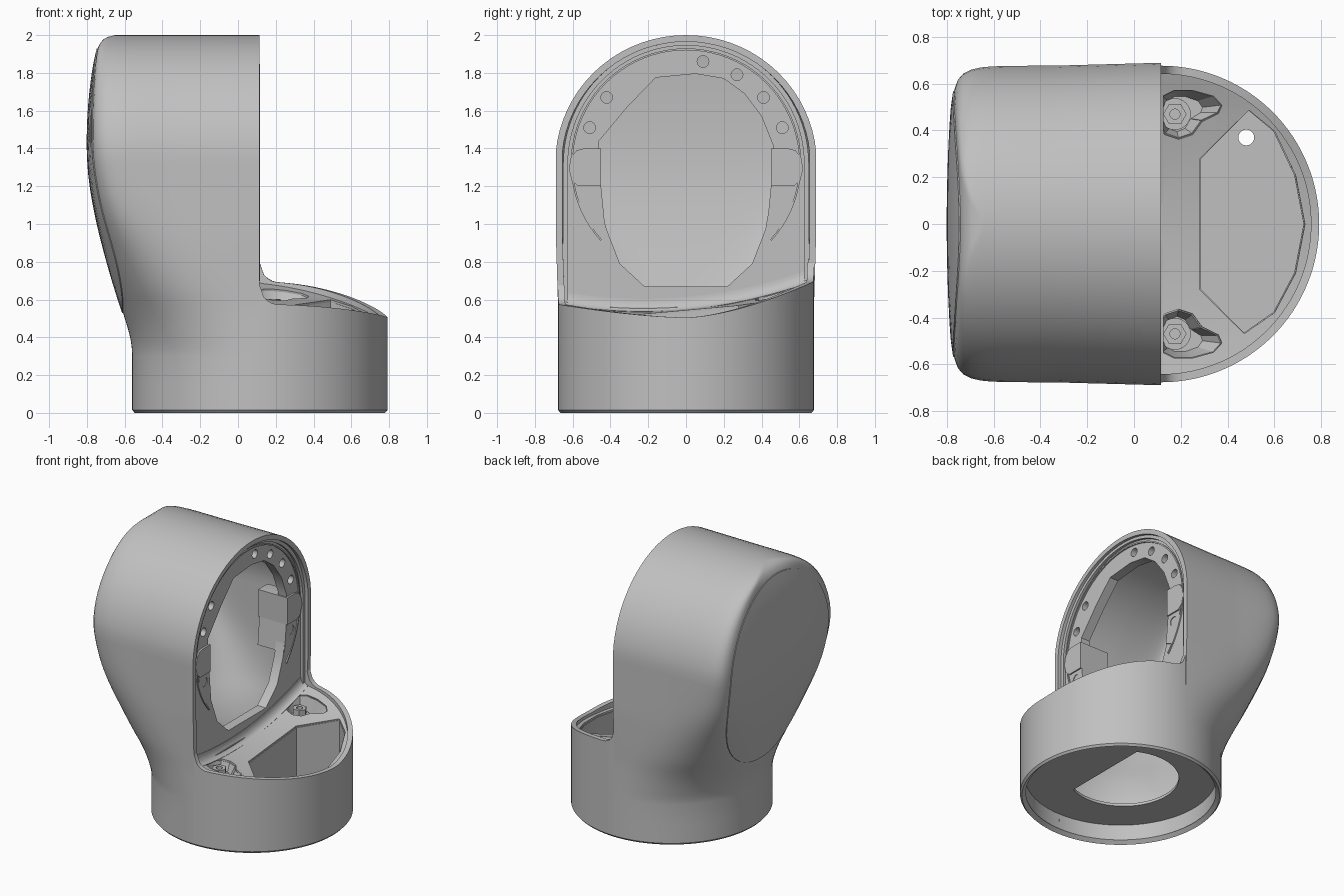
import bpy, bmesh, math
from mathutils import Vector

if "Cube" in bpy.data.objects:
    bpy.data.objects.remove(bpy.data.objects["Cube"])

X0, R, ZC = 0.115, 0.677, 1.32      # base axis, radius, height of the horizontal axis

GREY = bpy.data.materials.new("housing grey")
GREY.diffuse_color = (.53, .53, .53, 1)
GREY.use_nodes = True
GREY.node_tree.nodes["Principled BSDF"].inputs["Base Color"].default_value = GREY.diffuse_color


def curve(table, z):
    """Smooth interpolation through a table of (height, value)."""
    n = len(table)
    i = max(k for k in range(n - 1) if k == 0 or table[k][0] <= z)

    def slope(k):
        a, b = table[max(0, k - 1)], table[min(n - 1, k + 1)]
        return (b[1] - a[1]) / (b[0] - a[0])
    (a, u), (b, v) = table[i], table[i + 1]
    h = b - a
    t = min(1, max(0, (z - a) / h))
    return (u * (1 + 2 * t) * (1 - t) ** 2 + v * t * t * (3 - 2 * t)
            + h * t * (1 - t) * (slope(i) * (1 - t) - slope(i + 1) * t))


BACK = [(0, -.56), (.15, -.56), (.3, -.56), (.38, -.567), (.46, -.587), (.55, -.615),
        (.8, -.68), (1.05, -.735), (1.25, -.765), (1.45, -.775), (1.7, -.768),
        (1.92, -.745), (1.97, -.72), (1.99, -.69), (2, -.65)]
SQUARE = [(0, 2), (.2, 2), (.35, 2.05), (.6, 2.7), (.9, 5), (1.2, 10), (1.4, 14),
          (1.6, 15), (2, 15)]


def section(z):
    """Depth, half width and squareness of the body at height z."""
    w = R if z < ZC else math.sqrt(max(0, (2 - ZC) ** 2 - (z - ZC) ** 2))
    return X0 - curve(BACK, z), min(w, R), curve(SQUARE, z)


def finish(name, bm, thick=0, offset=0):
    me = bpy.data.meshes.new(name)
    bm.to_mesh(me)
    bm.free()
    ob = bpy.data.objects.new(name, me)
    bpy.context.collection.objects.link(ob)
    me.materials.append(GREY)
    bpy.ops.object.select_all(action='DESELECT')
    ob.select_set(True)
    bpy.context.view_layer.objects.active = ob
    if thick:
        mod = ob.modifiers.new("thickness", 'SOLIDIFY')
        mod.thickness, mod.offset = thick, offset
        bpy.ops.object.modifier_apply(modifier=mod.name)
    bpy.ops.object.shade_smooth_by_angle(angle=math.radians(30))


def add_grid(bm, rows):
    vs = [[bm.verts.new(p) for p in row] for row in rows]
    for a, b in zip(vs, vs[1:]):
        for i in range(len(a) - 1):
            bm.faces.new((a[i], a[i + 1], b[i + 1], b[i]))


def plate(name, loops, thick, place):
    """Plate: first loop is the outline, the others are holes."""
    bm = bmesh.new()
    edges = []
    for loop in loops:
        vs = [bm.verts.new((u, v, 0)) for u, v in loop]
        edges += [bm.edges.new((vs[i - 1], vs[i])) for i in range(len(vs))]
    bmesh.ops.triangle_fill(bm, use_beauty=True, use_dissolve=False, edges=edges,
                            normal=(0, 0, 1))
    for v in bm.verts:
        v.co = place(v.co.x, v.co.y)
    bmesh.ops.recalc_face_normals(bm, faces=bm.faces[:])
    finish(name, bm, thick)


def arc(u, v, r, a0, a1, n):
    return [(u + r * math.cos(math.radians(a0 + (a1 - a0) * i / n)),
             v + r * math.sin(math.radians(a0 + (a1 - a0) * i / n))) for i in range(n + 1)]


def circle(u, v, r, n=20):
    return arc(u, v, r, 0, 360, n)[:-1]


def arch(r, bottom):
    return [(-r, bottom), (r, bottom)] + arc(0, ZC, r, 0, 180, 48)


def clamp(t):
    return min(1, max(0, t))


# Outer shell: rounded body behind the front plane, half cylinder in front of it
bm = bmesh.new()
levels = [0, .015, .15, .3] + [.3 + .04 * i for i in range(1, 25)]
levels += [ZC + (2 - ZC) * math.sin(math.radians(5 * i)) for i in range(19)]
rows = []
for z in levels:
    d, w, n = section(z)
    k = .98 if z == 0 else 1
    row = []
    for i in range(97):
        a = math.pi / 2 + math.pi * i / 96
        c, s = math.cos(a), math.sin(a)
        r = k * (abs(c) ** n + abs(s) ** n) ** (-1 / n)
        x = X0 + d * r * c
        flare = 1 + .018 * clamp((x + .35) / .45) * clamp((z - .55) / .4)
        row.append((x, w * r * s * flare, z))
    rows.append(row)
add_grid(bm, rows)


def rim(c, s):
    """Top of the front wall: rises to both sides, more on the far side."""
    f = max(0, 1 - R * c / .1)
    return (.505 + (.19 if s > 0 else .07) * abs(s) ** 1.6
            + .1 * (1 - math.sqrt(max(0, 1 - f * f))))


rows = []
for j in range(6):
    row = []
    for i in range(97):
        a = math.pi * (i / 96 - .5)
        c, s = math.cos(a), math.sin(a)
        z = (0, .015)[j] if j < 2 else .015 + (rim(c, s) - .015) * (j - 1) / 4
        k = R * (.98 if j == 0 else 1)
        row.append((X0 + k * c, k * s, z))
    rows.append(row)
add_grid(bm, rows)
bmesh.ops.remove_doubles(bm, verts=bm.verts[:], dist=.0008)
finish("outer_shell", bm, .035, -1)

# Egg-shaped bulged rear cover
bm = bmesh.new()
rows = []
for s, sink in [(1, .02)] + [(1 - i / 10, 0) for i in range(11)]:
    row = []
    for i in range(65):
        a = 2 * math.pi * i / 64
        c, up = math.cos(a), math.sin(a) > 0
        y = .57 * s * math.copysign(abs(c) ** (1 if up else .9), c)
        z = 1.34 + s * math.sin(a) * (.59 if up else .81)
        d, w, n = section(z)
        x = X0 - d * max(0, 1 - abs(y / w) ** n) ** (1 / n)
        row.append((x - .005 - .022 * (1 - s * s) + sink, y, z))
    rows.append(row)
add_grid(bm, rows)
bmesh.ops.remove_doubles(bm, verts=bm.verts[:], dist=.0005)
bmesh.ops.recalc_face_normals(bm, faces=bm.faces[:])
finish("rear_cover", bm)

# Front flange with its large opening and screw holes
opening = [(-.22, .67), (.22, .67), (.35, .79), (.42, .97), (.46, 1.2), (.46, 1.42),
           (.4, 1.57), (.31, 1.69), (.2, 1.77), (.05, 1.795), (-.16, 1.775),
           (-.31, 1.62), (-.46, 1.44), (-.46, 1.12), (-.42, .97), (-.35, .79)]
screws = [(.09, 1.86), (.27, 1.79), (.41, 1.67), (.51, 1.51), (-.42, 1.67), (-.51, 1.51)]
plate("front_flange", [arch(.65, .5), opening] + [circle(u, v, .031) for u, v in screws],
      .07, lambda u, v: Vector((.04, u, v)))
plate("flange_seal", [arch(.65, .54), arch(.625, .56)], .025,
      lambda u, v: Vector((.082, u, v)))
plate("flange_ring", [arc(0, ZC, .61, -42, 222, 60) + arc(0, ZC, .6, 222, -42, 60)],
      .012, lambda u, v: Vector((.078, u, v)))

# Mounting lugs on both sides of the opening
upper = [(.45, 1.2), (.57, 1.2), (.605, 1.23), (.62, 1.29), (.61, 1.35), (.58, 1.39),
         (.54, 1.4), (.45, 1.4)]
lower = [(.43, 1.0), (.5, .97), (.56, 1.08), (.575, 1.2), (.45, 1.2)]
for side, name in ((1, "far"), (-1, "near")):
    put = lambda u, v: Vector((-.03, side * u, v))
    plate("upper_lug_" + name, [upper], .24, put)
    plate("lower_lug_" + name, [lower, circle(.507, 1.14, .033)], .22, put)


# Curved floor of the front part, with a deep pocket and two screw recesses
def floor_z(x, y):
    return .465 + .1 * (.79 - x) + .09 * y + .2 * y * y


def skirt(name, low, high, z_low):
    bm = bmesh.new()
    add_grid(bm, [[(x, y, z_low) for x, y in low + low[:1]],
                  [(x, y, floor_z(x, y)) for x, y in high + high[:1]]])
    finish(name, bm, .01)


half = arc(X0, 0, .65, -90, 90, 48) + [(.06, .65 - .05 * i) for i in range(27)]
pocket = [(.28, -.28), (.47, -.47), (.6, -.38), (.69, -.21), (.73, 0), (.69, .21),
          (.6, .4), (.49, .49), (.28, .28)]
recess = [(.29, .44), (.36, .475), (.375, .51), (.34, .55), (.25, .575), (.17, .575),
          (.12, .55), (.1, .5), (.1, .44), (.13, .385), (.19, .365), (.25, .385)]
recesses = [[(x, s * y) for x, y in recess] for s in (1, -1)]
plate("front_floor", [half, pocket] + recesses, .025,
      lambda x, y: Vector((x, y, floor_z(x, y))))
skirt("pocket_wall", pocket, pocket, .15)

# Fillet between the floor and the flange
bm = bmesh.new()
rows = []
for i in range(9):
    a = math.pi / 2 * i / 8
    rows.append([(.125 - .05 * math.sin(a), y,
                  floor_z(.125, y) + .07 * (1 - math.cos(a)) + .012)
                 for y in [-.645 + .043 * j for j in range(31)]])
add_grid(bm, rows)
finish("floor_fillet", bm, .006)

# Hexagonal screws inside the floor recesses
for s, name, loop in ((1, "far", recesses[0]), (-1, "near", recesses[1])):
    z = floor_z(.175, s * .47) - .1
    base = [(.175 + (x - .175) * .6, s * .47 + (y - s * .47) * .75) for x, y in loop]
    skirt("recess_wall_" + name, base, loop, z)
    plate("recess_floor_" + name, [base], .01, lambda x, y: Vector((x, y, z)))
    plate("washer_" + name, [circle(.175, s * .47, .068, 24)], .04,
          lambda x, y: Vector((x, y, z + .02)))
    plate("screw_" + name, [circle(.175, s * .47, .05, 6), circle(.175, s * .47, .022, 12)],
          .09, lambda x, y: Vector((x, y, z + .045)))

# Recessed bottom plate with cable opening and small drain hole
cable = [p for p in circle(.09, 0, .37, 96) if p[0] < .265]
plate("bottom_plate", [circle(X0, 0, .655, 64), cable, circle(.48, .37, .034)], .02,
      lambda x, y: Vector((x, y, .15)))
